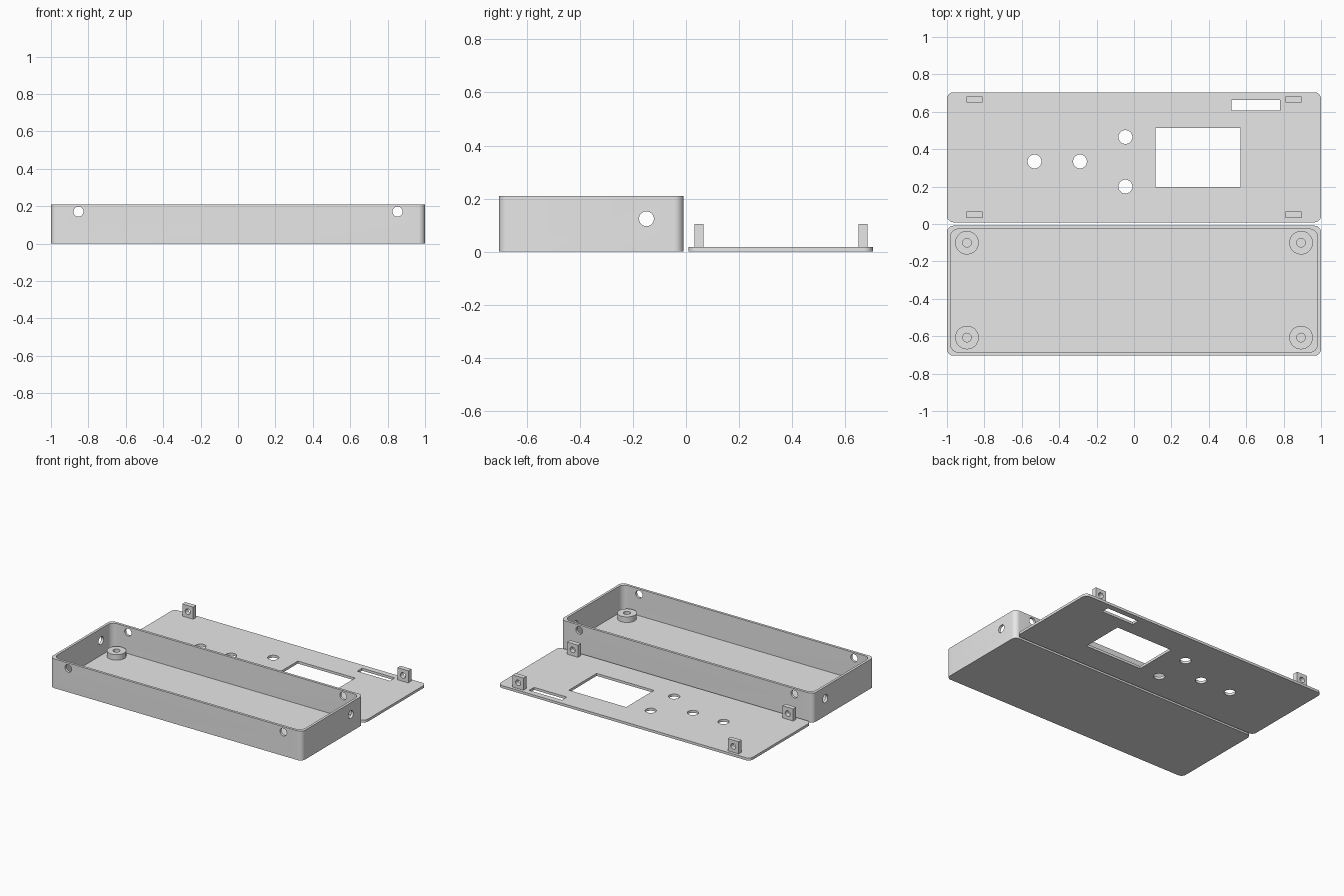
import bpy, bmesh, math
from mathutils import Matrix

if "Cube" in bpy.data.objects:
    bpy.data.objects.remove(bpy.data.objects["Cube"])

grey = bpy.data.materials.new("plain grey")
grey.diffuse_color = (0.8, 0.8, 0.8, 1)
grey.use_nodes = True
grey.node_tree.nodes["Principled BSDF"].inputs["Base Color"].default_value = grey.diffuse_color

WALL = 0.018


def add_object(name, bm):
    bmesh.ops.recalc_face_normals(bm, faces=bm.faces)
    mesh = bpy.data.meshes.new(name)
    bm.to_mesh(mesh)
    bm.free()
    mesh.materials.append(grey)
    ob = bpy.data.objects.new(name, mesh)
    bpy.context.collection.objects.link(ob)
    return ob


def slab(name, x0, x1, y0, y1, z0, z1, r=0.0, steps=8):
    """Upright prism with a rounded rectangle outline."""
    bm = bmesh.new()
    pts = []
    corners = [(x1 - r, y1 - r), (x0 + r, y1 - r), (x0 + r, y0 + r), (x1 - r, y0 + r)]
    for q, (cx, cy) in enumerate(corners):
        for i in range(steps + 1 if r else 1):
            a = math.pi / 2 * (q + i / steps)
            pts.append((cx + r * math.cos(a), cy + r * math.sin(a), z0))
    base = bm.faces.new([bm.verts.new(p) for p in pts])
    top = bmesh.ops.extrude_face_region(bm, geom=[base])["geom"]
    bmesh.ops.translate(bm, vec=(0, 0, z1 - z0),
                        verts=[v for v in top if isinstance(v, bmesh.types.BMVert)])
    return add_object(name, bm)


def rod(name, centre, r, length, axis="Z", sides=40):
    bm = bmesh.new()
    turn = {"X": Matrix.Rotation(math.pi / 2, 4, "Y"),
            "Y": Matrix.Rotation(math.pi / 2, 4, "X"), "Z": Matrix()}[axis]
    bmesh.ops.create_cone(bm, cap_ends=True, segments=sides, radius1=r, radius2=r,
                          depth=length, matrix=Matrix.Translation(centre) @ turn)
    return add_object(name, bm)


def cut(ob, cutters):
    """Subtract the cutters, bake the result and shade it by angle."""
    for c in cutters:
        mod = ob.modifiers.new("cut", "BOOLEAN")
        mod.operation, mod.solver, mod.object = "DIFFERENCE", "EXACT", c
    deps = bpy.context.evaluated_depsgraph_get()
    mesh = bpy.data.meshes.new_from_object(ob.evaluated_get(deps))
    ob.modifiers.clear()
    ob.data = mesh
    for c in cutters:
        bpy.data.objects.remove(c)
    mesh.shade_smooth()
    mesh.set_sharp_from_angle(angle=math.radians(30))


# Open tray with screw holes in the long walls and a port in each end
tray = slab("tray", -1, 1, -0.704, -0.009, 0, 0.21, 0.035)
cutters = [slab("cavity", -1 + WALL, 1 - WALL, -0.704 + WALL, -0.009 - WALL, WALL, 0.3, 0.045)]
for x in (-0.853, 0.853):
    cutters.append(rod("screw_hole", (x, -0.356, 0.171), 0.027, 1, "Y"))
cutters.append(rod("end_hole", (0, -0.149, 0.124), 0.028, 2.4, "X"))
cut(tray, cutters)

# Hollow standoffs on the tray floor
for x in (-0.893, 0.893):
    for y in (-0.1, -0.607):
        post = rod("standoff", (x, y, 0.034), 0.063, 0.048)
        cut(post, [rod("bore", (x, y, 0.034), 0.023, 0.2)])

# Lid panel with button holes, display window and slot
lid = slab("lid", -1, 1, 0.009, 0.704, 0, WALL, 0.035)
cutters = [rod("button_hole", (x, y, 0), 0.037, 0.2)
           for x, y in ((-0.532, 0.334), (-0.289, 0.334), (-0.046, 0.465), (-0.046, 0.2))]
cutters.append(slab("window", 0.115, 0.57, 0.198, 0.513, -0.1, 0.1))
cutters.append(slab("slot", 0.52, 0.78, 0.607, 0.663, -0.1, 0.1))
cut(lid, cutters)

# Screw tabs standing on the lid
for x in (-0.853, 0.853):
    for y in (0.049, 0.666):
        tab = slab("screw_tab", x - 0.043, x + 0.043, y - 0.017, y + 0.017, 0.008, 0.105)
        cut(tab, [rod("tab_hole", (x, y, 0.06), 0.02, 0.2, "Y")])
